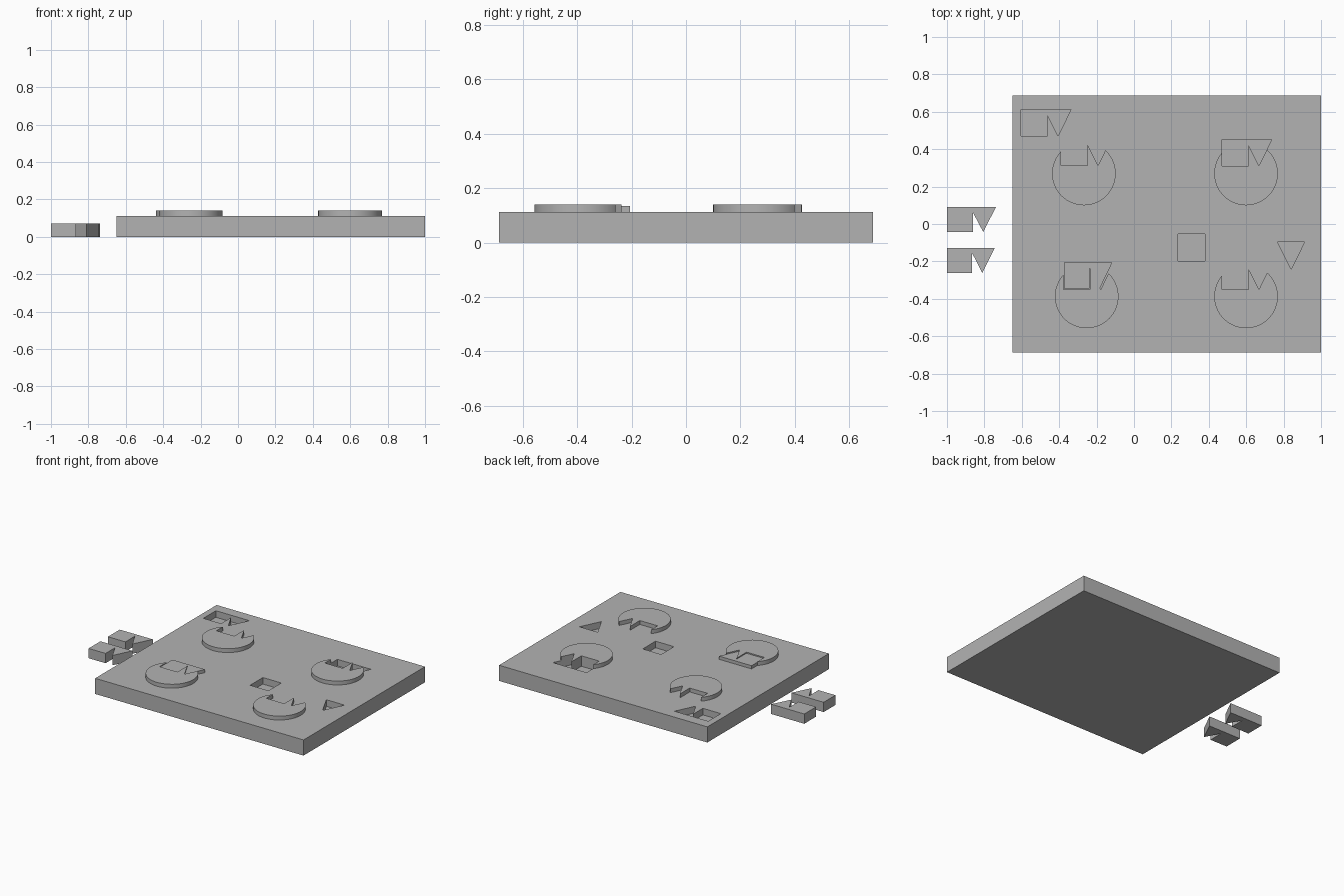
import bpy
import bmesh
import math

if "Cube" in bpy.data.objects:
    bpy.data.objects.remove(bpy.data.objects["Cube"], do_unlink=True)

grey = bpy.data.materials.new("plain grey")
grey.use_nodes = True
grey.diffuse_color = (0.45, 0.45, 0.45, 1)
grey.node_tree.nodes["Principled BSDF"].inputs["Base Color"].default_value = (0.45, 0.45, 0.45, 1)

BOARD_TOP = 0.112
DISC_TOP = 0.14
FLOOR = 0.065
RADIUS = 0.17


def prism(name, outline, low, high):
    """Extrude a flat outline between two heights."""
    bm = bmesh.new()
    base = bm.faces.new([bm.verts.new((x, y, low)) for x, y in outline])
    top = bmesh.ops.extrude_face_region(bm, geom=[base])["geom"]
    verts = [v for v in top if isinstance(v, bmesh.types.BMVert)]
    bmesh.ops.translate(bm, vec=(0, 0, high - low), verts=verts)
    bmesh.ops.recalc_face_normals(bm, faces=bm.faces)
    mesh = bpy.data.meshes.new(name)
    bm.to_mesh(mesh)
    bm.free()
    mesh.materials.append(grey)
    obj = bpy.data.objects.new(name, mesh)
    bpy.context.collection.objects.link(obj)
    return obj


def box(x0, y0, x1, y1):
    return [(x0, y0), (x1, y0), (x1, y1), (x0, y1)]


def key(x, y, sx=1.0, sy=1.0):
    """Square joined to a downward triangle."""
    shape = [(0, 0), (0.141, 0), (0.141, 0.113), (0.198, 0), (0.267, 0.142), (0, 0.142)]
    return [(x + sx * a, y + sy * b) for a, b in shape]


def circle(x, y, sides=64):
    angles = [math.tau * i / sides for i in range(sides)]
    return [(x + RADIUS * math.cos(a), y + RADIUS * math.sin(a)) for a in angles]


def cut(obj, outline, low):
    """Remove an outline from the object, from a floor height upward."""
    cutter = prism("cutter", outline, low, 0.3)
    cutter.hide_render = True
    mod = obj.modifiers.new("cut", "BOOLEAN")
    mod.operation = "DIFFERENCE"
    mod.solver = "EXACT"
    mod.object = cutter
    bpy.context.view_layer.objects.active = obj
    bpy.ops.object.modifier_apply(modifier=mod.name)
    bpy.data.objects.remove(cutter, do_unlink=True)


# Board with sunken pockets
deep_notch = key(0.47, 0.311)
board = prism("board", box(-0.65, -0.687, 1.0, 0.687), 0, BOARD_TOP)
pockets = [
    key(-0.604, 0.47),
    box(0.234, -0.198, 0.38, -0.053),
    [(0.767, -0.096), (0.84, -0.243), (0.912, -0.096)],
    deep_notch,
]
for outline in pockets:
    cut(board, outline, FLOOR)

# Raised discs with notches
discs = {
    "back_right_disc": ((-0.268, 0.27), key(-0.39, 0.313)),
    "back_left_disc": ((0.599, 0.27), deep_notch),
    "front_left_disc": ((0.599, -0.387), key(0.47, -0.35)),
    "front_right_disc": ((-0.253, -0.387), key(-0.376, -0.35)),
}
for name, (centre, notch) in discs.items():
    disc = prism(name, circle(*centre), BOARD_TOP, DISC_TOP)
    cut(disc, notch, 0.05)
    bpy.ops.object.select_all(action="DESELECT")
    disc.select_set(True)
    bpy.context.view_layer.objects.active = disc
    bpy.ops.object.shade_smooth_by_angle(angle=math.radians(30))

# Key pieces: one fitted in a disc, two loose beside the board
prism("fitted_key", key(-0.375, -0.344, 0.97, 0.97), FLOOR, 0.135)
prism("loose_key_back", key(-1.0, -0.043, 0.98, 0.94), 0, 0.07)
prism("loose_key_front", key(-1.0, -0.262, 0.955, 0.94), 0, 0.07)
